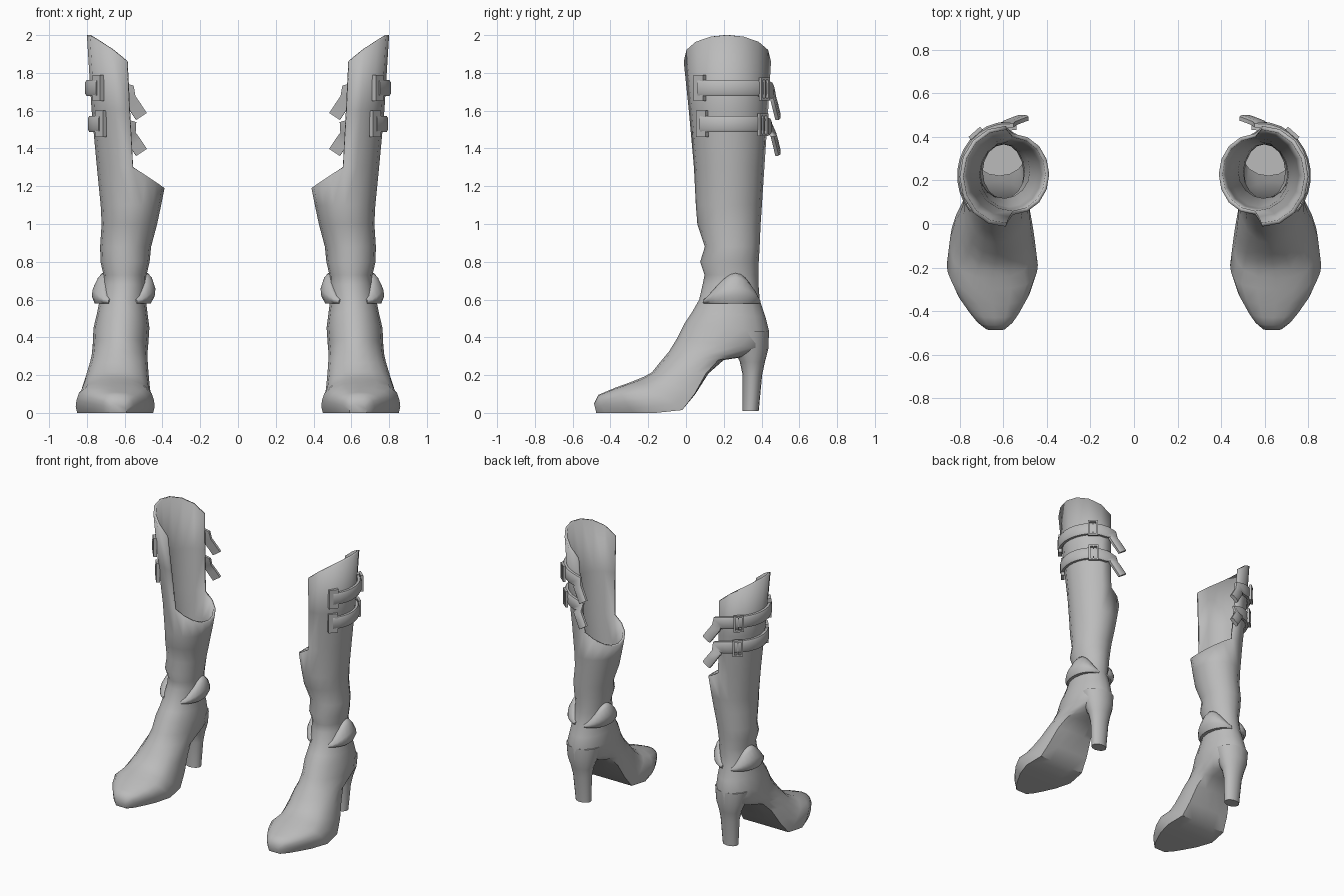
import bpy, bmesh, math
from mathutils import Vector

if "Cube" in bpy.data.objects:
    bpy.data.objects.remove(bpy.data.objects["Cube"])

grey = bpy.data.materials.new("grey_leather")
grey.diffuse_color = (0.5, 0.5, 0.5, 1)
grey.use_nodes = True
grey.node_tree.nodes["Principled BSDF"].inputs["Base Color"].default_value = grey.diffuse_color
N = 16

# shaft stations: z, front y, back y, centre x, half width
SHAFT = [(0.6, .07, .39, .61, .122), (.68, .088, .384, .6, .115), (.73, .098, .383, .598, .114),
         (.8, .075, .385, .598, .13), (.88, .1, .39, .595, .135), (1.0, .06, .395, .575, .147),
         (1.1, .052, .402, .567, .16), (1.3, .042, .415, .557, .19), (1.6, .015, .435, .575, .2),
         (1.86, -.012, .45, .588, .205), (2.0, -.02, .455, .59, .21)]
# foot stations: top y z, under y z, centre x, half width, flatness of the sole
FOOT = [(-.487, .05, -.475, 0, .635, .045, 1), (-.465, .095, -.43, 0, .637, .085, 1),
        (-.43, .11, -.37, 0, .64, .12, 1), (-.37, .135, -.28, 0, .645, .167, 1),
        (-.30, .16, -.16, 0, .65, .205, 1), (-.25, .18, -.02, .015, .65, .19, 1),
        (-.215, .195, .05, .1, .645, .178, .9), (-.18, .215, .12, .21, .637, .163, .7),
        (-.14, .265, .2, .28, .63, .152, .4), (-.09, .325, .3, .295, .627, .147, .15),
        (-.05, .39, .435, .34, .622, .147, 0), (-.01, .47, .44, .43, .617, .148, 0),
        (.03, .53, .42, .51, .613, .135, 0)]
SOLE = [(1, 0), (.93, .42), (.68, .76), (.3, .94), (-.15, 1), (-.6, 1.02), (-1, .98), (-1, .5), (-1, 0)]


def finish(name, bm, angle=40, thickness=0):
    bmesh.ops.recalc_face_normals(bm, faces=bm.faces)
    me = bpy.data.meshes.new(name)
    bm.to_mesh(me)
    bm.free()
    ob = bpy.data.objects.new(name, me)
    bpy.context.collection.objects.link(ob)
    me.materials.append(grey)
    bpy.ops.object.select_all(action='DESELECT')
    ob.select_set(True)
    bpy.context.view_layer.objects.active = ob
    bpy.ops.object.shade_smooth_by_angle(angle=math.radians(angle))
    if thickness:
        s = ob.modifiers.new("wall", 'SOLIDIFY')
        s.thickness, s.offset = thickness, -1
    ob.modifiers.new("pair", 'MIRROR').use_mirror_merge = False
    return ob


def shaft_point(theta, z, off=0.0):
    """Point on the shaft wall; theta 0 is the front, 90 degrees the outer side."""
    zc = min(max(z, SHAFT[0][0]), SHAFT[-1][0])
    for a, b in zip(SHAFT, SHAFT[1:]):
        if zc <= b[0]:
            t = (zc - a[0]) / (b[0] - a[0])
            yf, yb, xc, h = [p + (q - p) * t for p, q in zip(a[1:], b[1:])]
            break
    return Vector((xc + (h + off) * math.sin(theta),
                   (yf + yb) / 2 - ((yb - yf) / 2 + off) * math.cos(theta), z))


def loft(bm, rings, caps=True):
    rows = [[bm.verts.new(p) for p in r] for r in rings]
    for a, b in zip(rows, rows[1:]):
        for i in range(len(a)):
            j = (i + 1) % len(a)
            bm.faces.new((a[i], a[j], b[j], b[i]))
    if caps:
        bm.faces.new(rows[0])
        bm.faces.new(rows[-1])
    return rows


def foot_ring(ty, tz, by, bz, xc, w, flat):
    pts = []
    for i in range(N):
        k, side = (i, 1) if i <= N // 2 else (N - i, -1)
        ang = 2 * math.pi * k / N
        a = math.cos(ang) * (1 - flat) + SOLE[k][0] * flat
        s = math.sin(ang) * (1 - flat) + SOLE[k][1] * flat
        t = (1 - a) / 2
        pts.append((xc + side * s * w, ty + (by - ty) * t, tz + (bz - tz) * t))
    return pts


# boot: foot and closed lower shaft, then an outer half shell above the cut
bm = bmesh.new()
angles = [2 * math.pi * i / N for i in range(N)]
rings = [foot_ring(*f) for f in FOOT]
for s in SHAFT[:7]:
    rings.append([shaft_point(a, s[0]) for a in angles])
rings.append([shaft_point(a, 1.3 + min(0, .11 * math.sin(a))) for a in angles])
rows = loft(bm, rings, caps=False)
bm.faces.new(rows[0])
prev = rows[-1][:N // 2 + 1]
for z in (1.6, 1.86):
    row = []
    for a in angles[:N // 2 + 1]:
        lift = .14 * max(0, math.sin(a)) ** .85 if z > 1.8 else 0
        row.append(bm.verts.new(shaft_point(a, z + lift)))
    for i in range(N // 2):
        bm.faces.new((prev[i], prev[i + 1], row[i + 1], row[i]))
    prev = row
finish("boot", bm, 45, .018)

# heel
bm = bmesh.new()
loft(bm, [[(x + h * math.sin(a), (f + b) / 2 - (b - f) / 2 * math.cos(a), z) for a in angles]
          for z, f, b, x, h in [(.01, .3, .385, .61, .058), (.2, .3, .403, .612, .07),
                                (.27, .285, .418, .614, .085), (.34, .25, .436, .616, .11),
                                (.43, .22, .438, .617, .125)]])
finish("heel", bm, 45)

# ankle flaps: bulging crescents on the outer and inner side
for side, name in ((1, "outer_ankle_flap"), (-1, "inner_ankle_flap")):
    bm = bmesh.new()
    rings = []
    for i in range(13):
        s = i / 12
        th = side * math.radians(35 + 128 * s)
        k = math.sin(math.pi * s)
        H, b = .02 + .14 * k ** 1.4, .012 + .038 * k
        rings.append([shaft_point(th, .58 + z, o) for o, z in
                      ((-.015, 0), (b * .55, 0), (b * .95, H * .25), (b, H * .5),
                       (b * .6, H * .85), (.006, H), (-.015, H))])
    loft(bm, rings)
    finish(name, bm, 50)


def box(bm, c, axes, size):
    vs = {}
    for i in (-1, 1):
        for j in (-1, 1):
            for k in (-1, 1):
                vs[i, j, k] = bm.verts.new(c + sum((ax * s * d / 2 for ax, s, d in
                                                    zip(axes, size, (i, j, k))), Vector()))
    for ax in range(3):
        for d in (-1, 1):
            q = []
            for u, v in ((-1, -1), (1, -1), (1, 1), (-1, 1)):
                key = [u, v]
                key.insert(ax, d)
                q.append(vs[tuple(key)])
            bm.faces.new(q)


def wall_axes(deg, z):
    th = math.radians(deg)
    along = (shaft_point(th + .05, z) - shaft_point(th - .05, z)).normalized()
    return along, along.cross(Vector((0, 0, 1))).normalized(), Vector((0, 0, 1))


for label, z in (("upper", 1.72), ("lower", 1.53)):
    # strap around the outer side with a free hanging tail
    path = [(shaft_point(math.radians(d), z - .02 * max(0, (d - 140) / 40), .014), wall_axes(d, z)[1])
            for d in range(48, 181, 12)]
    back = Vector((.1, 1, .1)).normalized()
    path += [(Vector((.575, .462, z - .055)), back), (Vector((.545, .474, z - .1)), back),
             (Vector((.512, .486, z - .15)), back)]
    rings = []
    for i, (p, n) in enumerate(path):
        tan = (path[min(i + 1, len(path) - 1)][0] - path[max(i - 1, 0)][0]).normalized()
        w = n.cross(tan).normalized()
        hw = .043 if i < len(path) - 3 else .034
        rings.append([p + n * o + w * hw * s for o, s in
                      ((-.012, -1), (.006, -1), (.014, -.65), (.014, .65), (.006, 1), (-.012, 1))])
    bm = bmesh.new()
    loft(bm, rings)
    finish(label + "_strap", bm, 40)

    # anchor plate at the front end of the strap
    bm = bmesh.new()
    box(bm, shaft_point(math.radians(49), z, .008), wall_axes(49, z), (.065, .026, .14))
    finish(label + "_anchor_plate", bm, 30)

    # open rectangular buckle
    bm = bmesh.new()
    c, ax = shaft_point(math.radians(141), z - .005, .03), wall_axes(141, z)
    for s in (-1, 1):
        box(bm, c + ax[0] * s * .029, ax, (.012, .018, .12))
        box(bm, c + ax[2] * s * .054, ax, (.07, .018, .012))
    box(bm, c, ax, (.008, .012, .1))
    finish(label + "_buckle", bm, 30)
